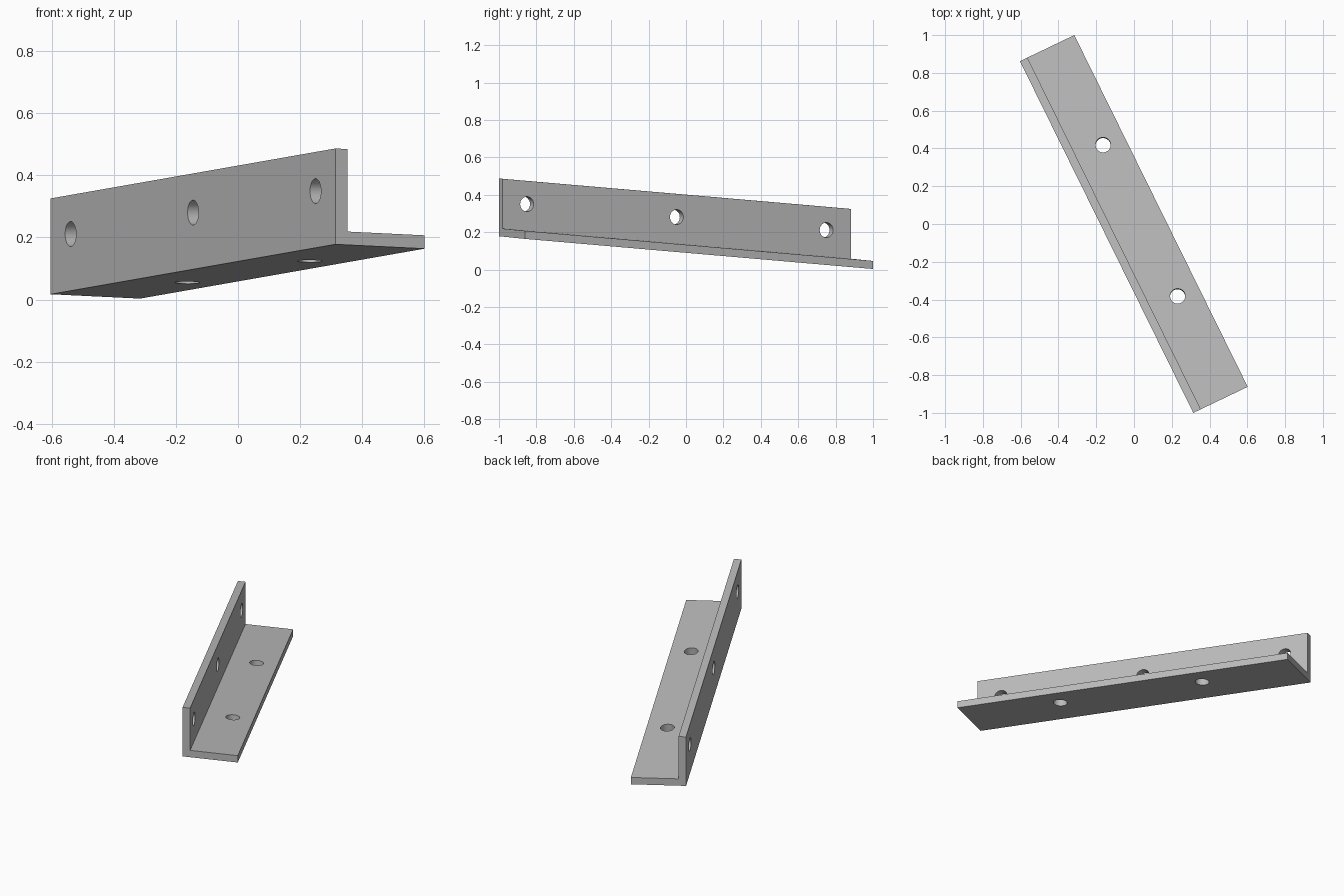
import bpy, bmesh
from mathutils import Vector

if "Cube" in bpy.data.objects:
    bpy.data.objects.remove(bpy.data.objects["Cube"], do_unlink=True)

# Skewed axes of the bracket: outer bottom corner, length, base width, wall height
CORNER = Vector((-0.604, 0.862, 0.017))
LENGTH = Vector((0.918, -1.862, 0.161))
WIDTH = Vector((0.288, 0.138, -0.014))
HEIGHT = Vector((0, 0, 0.309))
WALL, BASE = 0.137, 0.139   # thickness as a fraction of width and height
RADIUS = 0.04

steel = bpy.data.materials.new("grey_steel")
steel.use_nodes = True
colour = (0.5, 0.5, 0.5, 1)
steel.diffuse_color = colour
steel.node_tree.nodes["Principled BSDF"].inputs["Base Color"].default_value = colour


def place(along, across, up):
    return CORNER + LENGTH * along + WIDTH * across + HEIGHT * up


def make_object(name, bm):
    bmesh.ops.recalc_face_normals(bm, faces=bm.faces)
    mesh = bpy.data.meshes.new(name)
    bm.to_mesh(mesh)
    bm.free()
    mesh.materials.append(steel)
    obj = bpy.data.objects.new(name, mesh)
    bpy.context.collection.objects.link(obj)
    return obj


# Angle bracket: L profile swept along the length
profile = [(0, 0), (1, 0), (1, BASE), (WALL, BASE), (WALL, 1), (0, 1)]
bm = bmesh.new()
face = bm.faces.new([bm.verts.new(place(0, a, u)) for a, u in profile])
swept = bmesh.ops.extrude_face_region(bm, geom=[face])
ends = [v for v in swept["geom"] if isinstance(v, bmesh.types.BMVert)]
bmesh.ops.translate(bm, verts=ends, vec=LENGTH)
bracket = make_object("angle_bracket", bm)

# Bolt holes: two through the base, three through the wall
base_axis = LENGTH.cross(WIDTH)
wall_axis = HEIGHT.cross(LENGTH)
holes = [(place(a, 0.62, BASE / 2), base_axis) for a in (0.285, 0.715)]
holes += [(place(a, WALL / 2, 0.595), wall_axis) for a in (0.07, 0.5, 0.93)]
bm = bmesh.new()
for centre, axis in holes:
    matrix = axis.to_track_quat("Z", "Y").to_matrix().to_4x4()
    matrix.translation = centre
    bmesh.ops.create_cone(bm, cap_ends=True, segments=48, radius1=RADIUS,
                          radius2=RADIUS, depth=0.12, matrix=matrix)
cutter = make_object("hole_cutter", bm)
cutter.hide_render = True

# Cut the holes, then discard the cutter
cut = bracket.modifiers.new("bolt_holes", "BOOLEAN")
cut.operation = "DIFFERENCE"
cut.solver = "EXACT"
cut.object = cutter
bpy.context.view_layer.objects.active = bracket
bracket.select_set(True)
bpy.ops.object.modifier_apply(modifier=cut.name)
bpy.data.objects.remove(cutter, do_unlink=True)
bpy.ops.object.shade_smooth_by_angle(angle=0.5)
